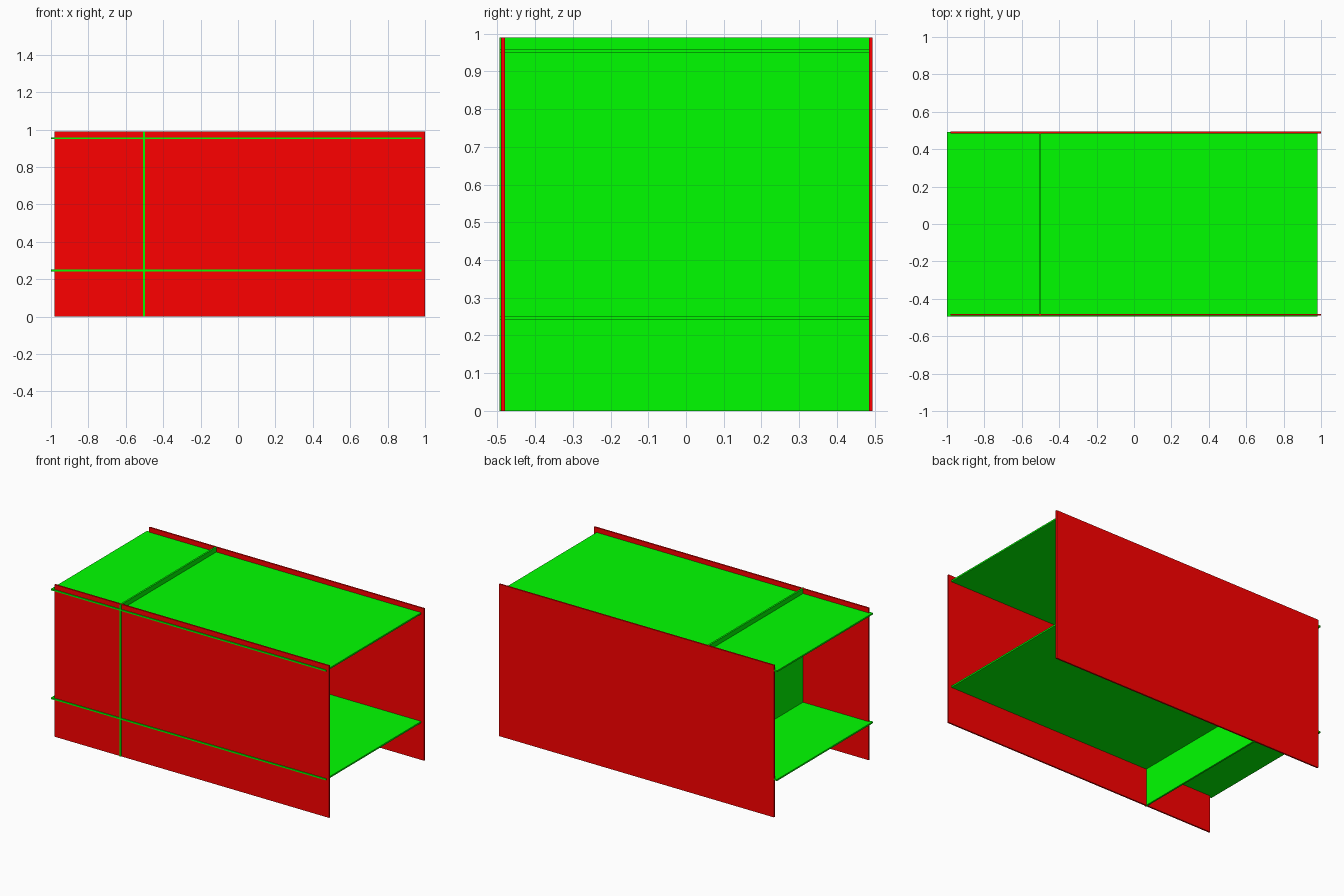
import bpy

if "Cube" in bpy.data.objects:
    bpy.data.objects.remove(bpy.data.objects["Cube"])


def material(name, color):
    m = bpy.data.materials.new(name)
    m.diffuse_color = color
    m.use_nodes = True
    m.node_tree.nodes["Principled BSDF"].inputs["Base Color"].default_value = m.diffuse_color
    return m


def panel(name, x, y, z, mat):
    """Flat board given by its (min, max) extents."""
    bpy.ops.mesh.primitive_cube_add(size=1, location=[sum(r) / 2 for r in (x, y, z)])
    o = bpy.context.object
    o.name = name
    o.scale = [r[1] - r[0] for r in (x, y, z)]
    bpy.ops.object.transform_apply(location=False, rotation=False, scale=True)
    o.data.materials.append(mat)


red = material("red", (1, 0, 0, 1))
green = material("green", (0, 1, 0, 1))
T = 0.01      # board thickness
H = 0.99      # overall height

# long side boards
for name, y in (("front_side", -0.49), ("back_side", 0.485)):
    panel(name, (-0.98, 1.0), (y, y + T), (0, H), red)

# boards across, poking slightly through the front side
depth = (-0.495, 0.492)
for name, z in (("lower_shelf", 0.241), ("top_shelf", 0.949)):
    panel(name, (-1.0, 0.98), depth, (z, z + T), green)

# upright divider
panel("divider", (-0.507, -0.496), depth, (0, H), green)
